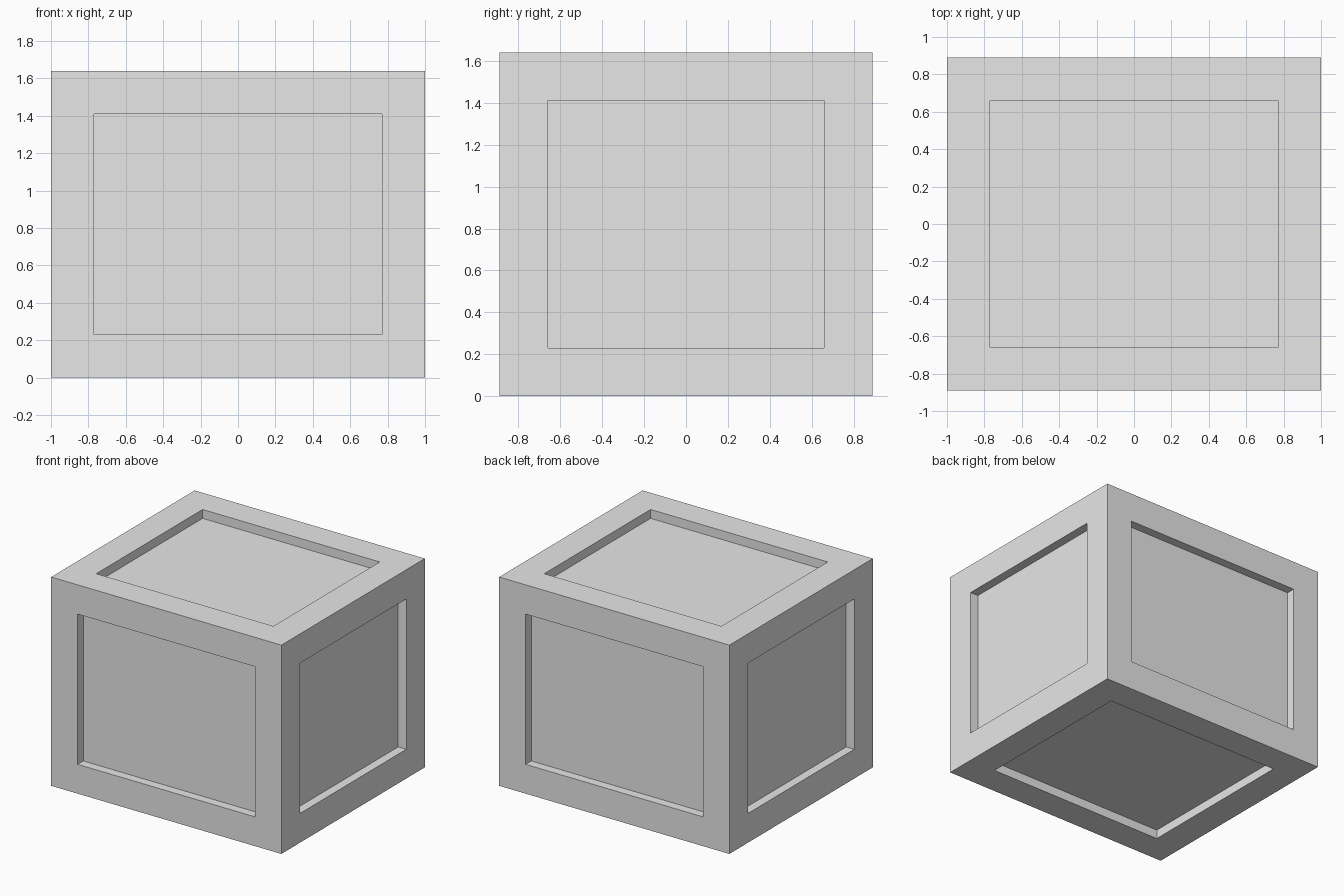
import bpy
import bmesh
from mathutils import Vector

SIZE = Vector((2.0, 1.78, 1.64))
FRAME_WIDTH = 0.23
PANEL_DEPTH = 0.07

default_cube = bpy.data.objects.get("Cube")
if default_cube:
    bpy.data.objects.remove(default_cube, do_unlink=True)

# Single plain grey
grey = bpy.data.materials.new("light grey")
colour = (0.8, 0.8, 0.8, 1.0)
grey.use_nodes = True
grey.diffuse_color = colour
for node in grey.node_tree.nodes:
    if node.type == 'BSDF_PRINCIPLED':
        node.inputs["Base Color"].default_value = colour

# Crate body: a box standing on the ground
bm = bmesh.new()
bmesh.ops.create_cube(bm, size=1.0)
bmesh.ops.scale(bm, vec=SIZE, verts=bm.verts)
bmesh.ops.translate(bm, vec=(0, 0, SIZE.z / 2), verts=bm.verts)
bmesh.ops.recalc_face_normals(bm, faces=bm.faces)

# Sunken panel on each of the six sides: flat border, then straight walls inward
panels = list(bm.faces)
bmesh.ops.inset_individual(bm, faces=panels, thickness=FRAME_WIDTH,
                           use_even_offset=True)
for panel in panels:
    inward = -panel.normal.copy() * PANEL_DEPTH
    result = bmesh.ops.extrude_discrete_faces(bm, faces=[panel])
    bmesh.ops.translate(bm, vec=inward, verts=result["faces"][0].verts)

mesh = bpy.data.meshes.new("crate")
bm.to_mesh(mesh)
bm.free()
mesh.materials.append(grey)
crate = bpy.data.objects.new("crate", mesh)
bpy.context.collection.objects.link(crate)
